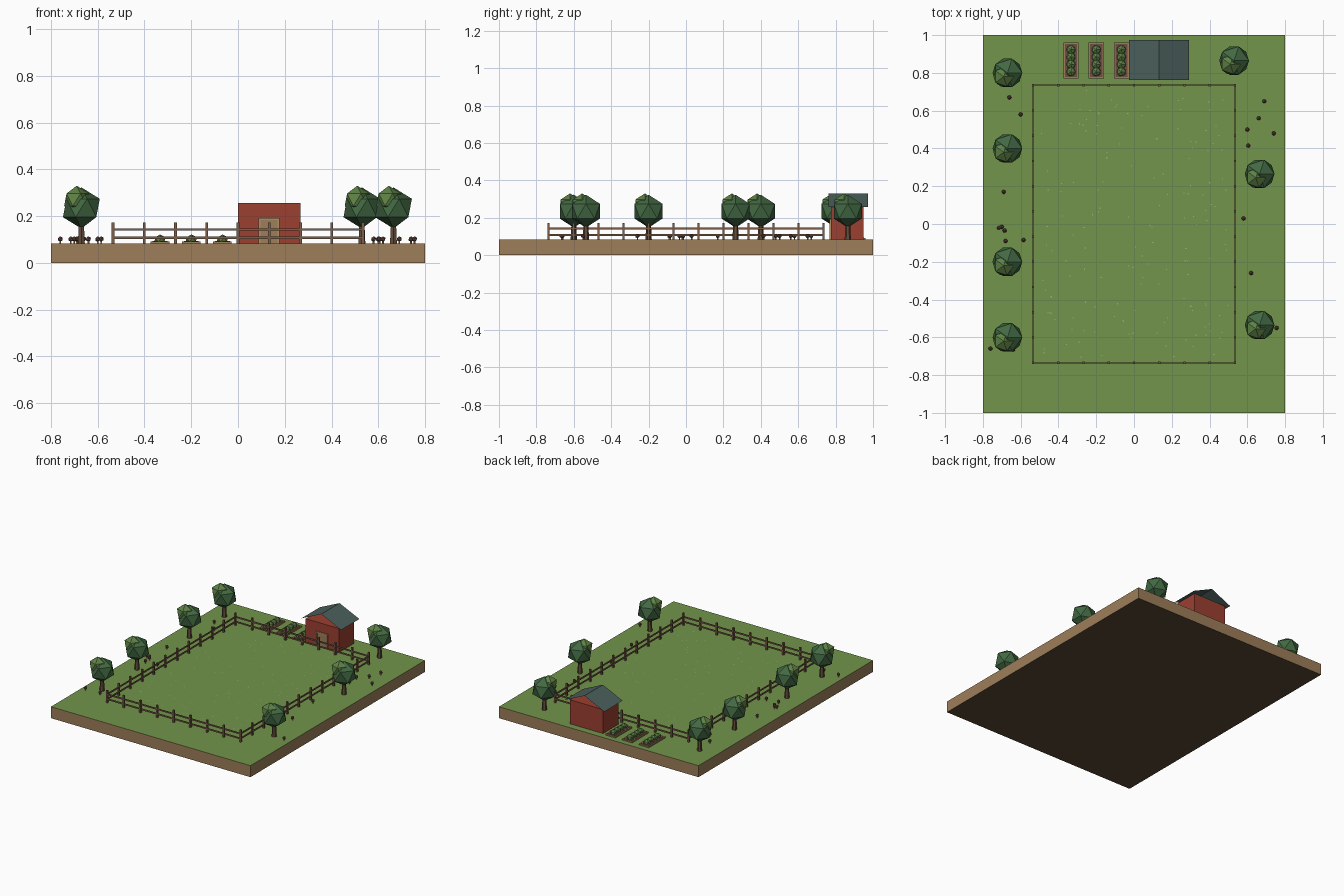
import bpy, bmesh, random
from mathutils import Matrix, Vector

if "Cube" in bpy.data.objects:
    bpy.data.objects.remove(bpy.data.objects["Cube"])

random.seed(4)
G = 0.083  # ground level

def mat(name, r, g, b):
    m = bpy.data.materials.new(name)
    m.diffuse_color = (r, g, b, 1)
    m.use_nodes = True
    m.node_tree.nodes["Principled BSDF"].inputs["Base Color"].default_value = m.diffuse_color
    return m

GRASS = mat("grass", 0.17, 0.30, 0.07)
EARTH = mat("earth", 0.34, 0.21, 0.10)
DARK = mat("dark_earth", 0.10, 0.065, 0.035)
WOOD = mat("fence_wood", 0.20, 0.11, 0.065)
BARK = mat("bark", 0.13, 0.075, 0.045)
LEAF = mat("leaf", 0.055, 0.14, 0.055)
LIGHT = mat("light_leaf", 0.11, 0.22, 0.06)
RED = mat("red_wall", 0.33, 0.05, 0.03)
SLATE = mat("slate", 0.07, 0.115, 0.107)
TAN = mat("tan_wood", 0.45, 0.28, 0.13)
BROWN = mat("brown", 0.16, 0.075, 0.055)
SPECK = mat("speck", 0.36, 0.46, 0.19)

def finish(name, bm, *mats):
    me = bpy.data.meshes.new(name)
    bm.to_mesh(me)
    bm.free()
    for m in mats:
        me.materials.append(m)
    ob = bpy.data.objects.new(name, me)
    bpy.context.collection.objects.link(ob)
    return ob

def box(bm, x0, x1, y0, y1, z0, z1):
    c = Matrix.Translation(((x0 + x1) / 2, (y0 + y1) / 2, (z0 + z1) / 2))
    bmesh.ops.create_cube(bm, size=1, matrix=c @ Matrix.Diagonal((x1 - x0, y1 - y0, z1 - z0, 1)))

def boxes(name, m, *dims):
    bm = bmesh.new()
    for d in dims:
        box(bm, *d)
    return finish(name, bm, m)

def blob(bm, pos, r, sz=1):
    bmesh.ops.create_icosphere(bm, subdivisions=1, radius=r,
                               matrix=Matrix.Translation(pos) @ Matrix.Diagonal((1, 1, sz, 1)))

def post(bm, x, y, z0, z1, r0, r1, n=6):
    bmesh.ops.create_cone(bm, cap_ends=True, segments=n, radius1=r0, radius2=r1, depth=z1 - z0,
                          matrix=Matrix.Translation((x, y, (z0 + z1) / 2)))

# Ground slab: grass top, earth sides, dark underside
bm = bmesh.new()
box(bm, -0.8, 0.8, -1, 1, 0, G)
bm.normal_update()
for f in bm.faces:
    f.material_index = 0 if f.normal.z > 0.5 else 2 if f.normal.z < -0.5 else 1
finish("ground", bm, GRASS, EARTH, DARK)

# Pale specks scattered inside the paddock
bm = bmesh.new()
for i in range(150):
    p = Vector((random.uniform(-0.5, 0.5), random.uniform(-0.71, 0.71), G + 0.0015))
    bmesh.ops.create_grid(bm, x_segments=1, y_segments=1, size=0.003, matrix=Matrix.Translation(p))
finish("grass_specks", bm, SPECK)

# Fence posts and two rails per side
FX, FY = 0.535, 0.735
spots = {(-FX + 2 * FX * i / 8, s * FY) for i in range(9) for s in (-1, 1)}
spots |= {(s * FX, -FY + 2 * FY * i / 11) for i in range(12) for s in (-1, 1)}
h = 0.006
boxes("fence_posts", WOOD, *[(x - h, x + h, y - h, y + h, G, 0.172) for x, y in sorted(spots)])
rails = []
for z in (0.108, 0.143):
    for s in (-1, 1):
        rails.append((-FX, FX, s * FY - 0.003, s * FY + 0.003, z - 0.005, z + 0.005))
        rails.append((s * FX - 0.003, s * FX + 0.003, -FY, FY, z - 0.005, z + 0.005))
boxes("fence_rails", WOOD, *rails)

# Trees: trunk, main crown and a lighter offset clump
trees = [(-0.67, 0.80), (-0.67, 0.40), (-0.67, -0.20), (-0.67, -0.60),
         (0.53, 0.865), (0.665, 0.265), (0.665, -0.535)]
for i, (x, y) in enumerate(trees, 1):
    bm = bmesh.new()
    post(bm, x, y, G, 0.18, 0.017, 0.012)
    finish(f"tree_trunk_{i}", bm, BARK)
    bm = bmesh.new()
    blob(bm, (x, y, 0.235), 0.088)
    finish(f"tree_crown_{i}", bm, LEAF)
    bm = bmesh.new()
    blob(bm, (x - 0.02, y - 0.02, 0.27), 0.06)
    finish(f"tree_clump_{i}", bm, LIGHT)

# Shed: walls, thin open-ended gable roof, framed door
boxes("shed_walls", RED, (0, 0.267, 0.775, 0.95, G, 0.257))
bm = bmesh.new()
rows = [[bm.verts.new((x, y, z)) for x, z in ((-0.026, 0.257), (0.133, 0.33), (0.292, 0.257))]
        for y in (0.763, 0.973)]
for i in range(2):
    bm.faces.new((rows[0][i], rows[0][i + 1], rows[1][i + 1], rows[1][i]))
finish("shed_roof", bm, SLATE)
boxes("shed_door", EARTH, (0.097, 0.169, 0.77, 0.776, G, 0.183))
boxes("door_frame", TAN, (0.088, 0.097, 0.767, 0.776, G, 0.192),
      (0.169, 0.178, 0.767, 0.776, G, 0.192), (0.097, 0.169, 0.767, 0.776, 0.183, 0.192))

# Vegetable beds with four plants each
for i, x in enumerate((-0.334, -0.2, -0.067), 1):
    boxes(f"bed_frame_{i}", EARTH, (x - 0.04, x + 0.04, 0.77, 0.96, G, 0.092))
    boxes(f"bed_soil_{i}", BROWN, (x - 0.032, x + 0.032, 0.778, 0.952, G, 0.094))
    bm = bmesh.new()
    for y in (0.806, 0.845, 0.884, 0.923):
        blob(bm, (x, y, 0.1), 0.027, 0.8)
    finish(f"bed_plants_{i}", bm, LIGHT)

# Small mushrooms around the edges
shrooms = [(-0.66, 0.67), (-0.60, 0.58), (-0.69, 0.17), (-0.715, -0.02), (-0.70, -0.015),
           (-0.685, -0.035), (-0.68, -0.09), (-0.585, -0.085), (-0.76, -0.66), (-0.64, -0.665),
           (0.69, 0.65), (0.66, 0.56), (0.60, 0.50), (0.74, 0.48), (0.605, 0.415),
           (0.58, 0.03), (0.62, -0.26), (0.755, -0.55)]
stems, caps = bmesh.new(), bmesh.new()
for x, y in shrooms:
    post(stems, x, y, G, 0.098, 0.004, 0.004, 5)
    blob(caps, (x, y, 0.102), 0.012)
finish("mushroom_stems", stems, TAN)
finish("mushroom_caps", caps, BROWN)
